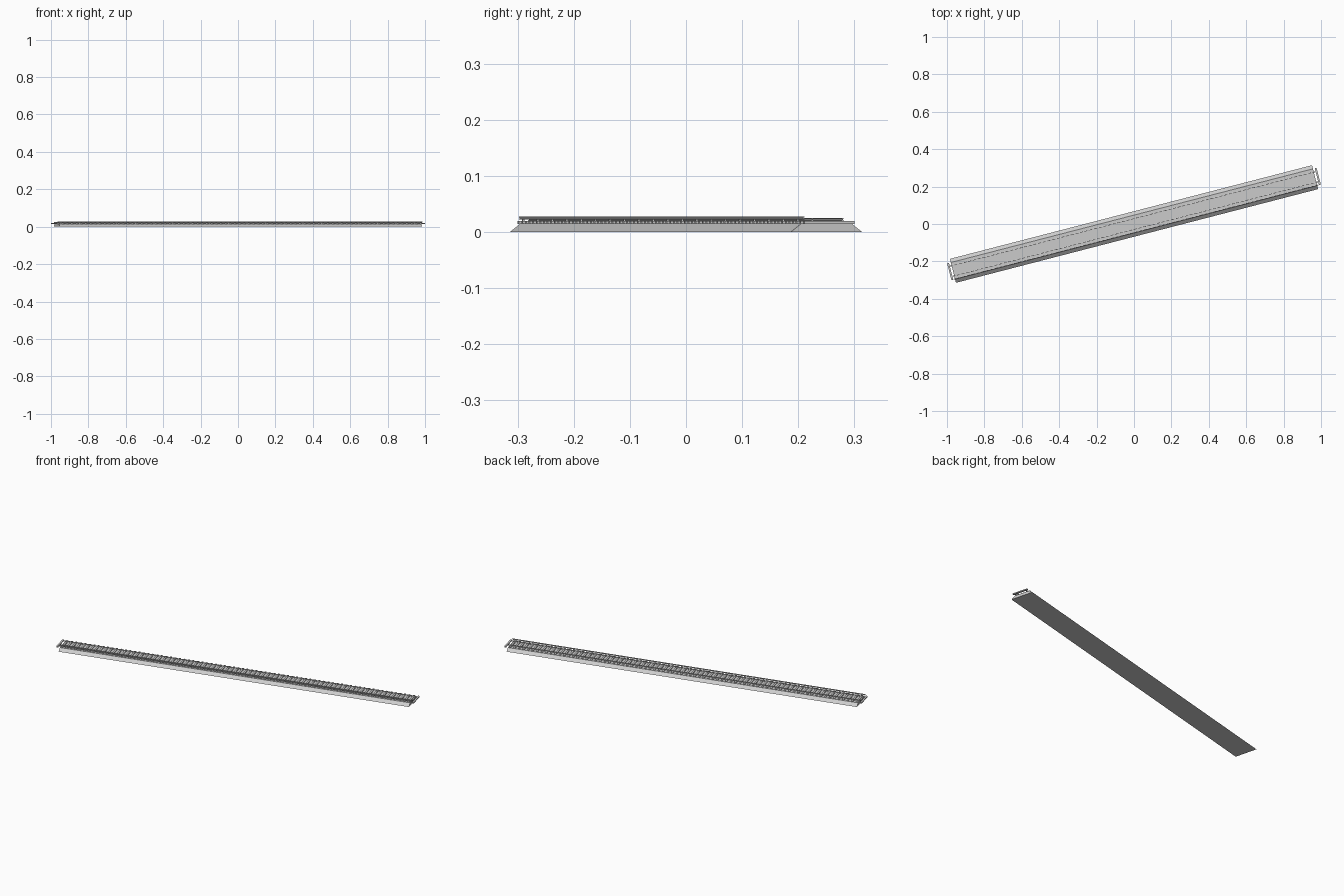
import bpy, bmesh, math
from mathutils import Matrix

if "Cube" in bpy.data.objects:
    bpy.data.objects.remove(bpy.data.objects["Cube"])

ROT = Matrix.Rotation(math.radians(14.5), 4, 'Z')


def finish(bm, name):
    bmesh.ops.transform(bm, matrix=ROT, verts=bm.verts)
    bmesh.ops.recalc_face_normals(bm, faces=bm.faces)
    me = bpy.data.meshes.new(name)
    bm.to_mesh(me)
    bm.free()
    ob = bpy.data.objects.new(name, me)
    bpy.context.collection.objects.link(ob)
    return ob


def extrude_profile(name, pts, half_len, v=0.0, z=0.0):
    """Sweep a (v, z) cross-section along the track direction."""
    bm = bmesh.new()
    face = bm.faces.new([bm.verts.new((-half_len, v + a, z + b)) for a, b in pts])
    r = bmesh.ops.extrude_face_region(bm, geom=[face])
    moved = [g for g in r['geom'] if isinstance(g, bmesh.types.BMVert)]
    bmesh.ops.translate(bm, vec=(2 * half_len, 0, 0), verts=moved)
    return finish(bm, name)


def box_row(name, us, v, z, size):
    """Row of equal boxes centred at (u, v, z)."""
    bm = bmesh.new()
    for u in us:
        m = Matrix.Translation((u, v, z)) @ Matrix.Diagonal((*size, 1))
        bmesh.ops.create_cube(bm, size=1, matrix=m)
    return finish(bm, name)


def rail_profile(h, foot, web, head):
    right = [(foot, 0), (foot, h * .15), (web, h * .28),
             (web, h * .65), (head, h * .72), (head, h)]
    return right + [(-a, b) for a, b in reversed(right)]


# Ballast bed
extrude_profile("ballast_bed", [(-.066, 0), (.066, 0), (.046, .0155), (-.046, .0155)], 1.0)

# Sleepers
N = 80
END = 1.02
WID = 0.010
us = [-END + WID / 2 + i * (2 * END - WID) / (N - 1) for i in range(N)]
box_row("sleepers", us, 0, .0172, (WID, .092, .0056))

# Running rails
for side, name in ((-1, "running_rail_right"), (1, "running_rail_left")):
    extrude_profile(name, rail_profile(.005, .0024, .0007, .0014), 1.008, side * .028, .02)

# Raised conductor rail on insulator blocks
extrude_profile("conductor_rail", rail_profile(.0055, .0022, .001, .0018), 1.008, -.0445, .0225)
box_row("conductor_insulators", us[1:-1:4], -.0437, .0212, (.004, .0035, .0028))
